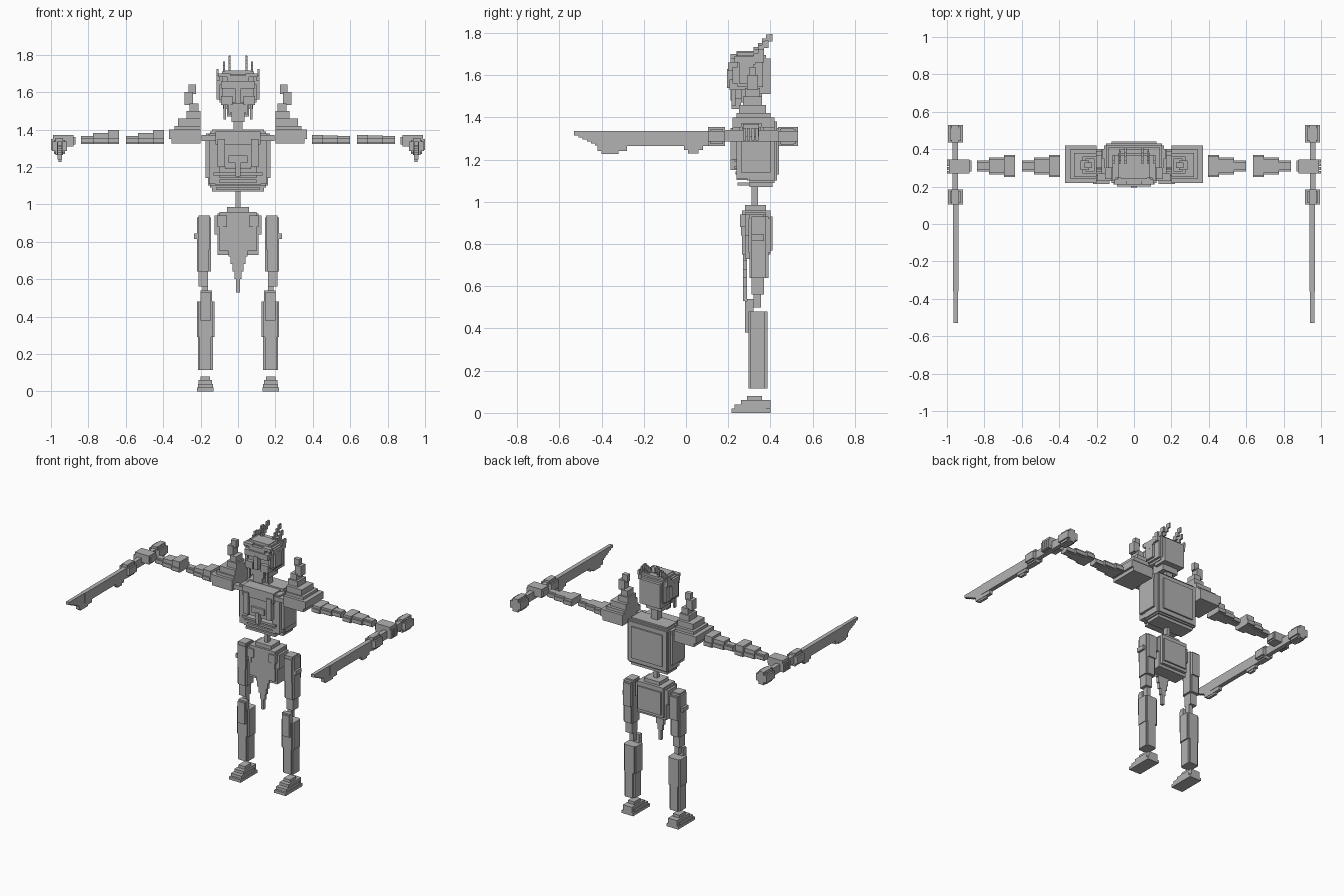
import bpy
import bmesh
from mathutils import Matrix, Vector

cube = bpy.data.objects.get("Cube")
if cube:
    bpy.data.objects.remove(cube)

UNIT = 0.01  # part sizes below are in hundredths
grey = bpy.data.materials.new("stone_grey")
grey.use_nodes = True
grey.diffuse_color = (0.45, 0.45, 0.45, 1)
grey.node_tree.nodes["Principled BSDF"].inputs["Base Color"].default_value = grey.diffuse_color


def block(x, y, z):
    """One plain block from three spans."""
    return [(x, y, z)]


def stepped(x, y, z, step=1):
    """A block whose edges are cut back by one step."""
    spans = (x, y, z)
    result = []
    for axis in range(3):
        result.append(tuple(
            span if i == axis else (span[0] + step, span[1] - step)
            for i, span in enumerate(spans)))
    return result


def centred(half, y, z):
    """A plain block centred across the body."""
    return block((-half, half), y, z)


def column(x, y, z, step=1):
    """An upright block with notched corners."""
    (a, b), (c, d) = x, y
    return block((a + step, b - step), y, z) + block(x, (c + step, d - step), z)


def flip(blocks):
    return [((-x[1], -x[0]), y, z) for x, y, z in blocks]


def part(name, blocks):
    bm = bmesh.new()
    for spans in blocks:
        low = Vector([s[0] for s in spans]) * UNIT
        high = Vector([s[1] for s in spans]) * UNIT
        matrix = Matrix.Translation((low + high) / 2) @ Matrix.Diagonal((*(high - low), 1))
        bmesh.ops.create_cube(bm, size=1, matrix=matrix)
    mesh = bpy.data.meshes.new(name)
    bm.to_mesh(mesh)
    bm.free()
    mesh.materials.append(grey)
    obj = bpy.data.objects.new(name, mesh)
    bpy.context.collection.objects.link(obj)
    return obj


def pair(name, blocks):
    part("left_" + name, blocks)
    part("right_" + name, flip(blocks))


# Feet: sole, toe steps and heel
pair("foot", block((13, 22), (21.5, 40), (0, 2))
     + block((13.5, 21.5), (23, 38), (2, 4))
     + block((14, 21), (26, 40), (2, 6))
     + block((15, 20), (29, 36), (6, 8)))

# Lower legs with shin plates
pair("shin", column((12.5, 22), (29.5, 38.5), (29, 48))
     + column((13.5, 21.5), (29.5, 38.5), (11.5, 29))
     + block((14.5, 20), (28, 30), (38, 53))
     + block((14, 20), (29, 32), (46, 54)))

# Thighs, hip studs and knee joints
pair("thigh", column((14.5, 22), (30, 39), (64, 93))
     + block((15, 21), (29.5, 40), (76, 92))
     + block((16, 21), (31, 37), (56, 64))
     + block((15, 21), (30, 37), (92, 94))
     + block((20, 23.5), (31, 37), (81.5, 84.5)))
pair("knee", block((16, 19), (32, 35.5), (50, 56)))

# Pelvis with stepped crest and back plate
part("pelvis", centred(12.5, (28, 38), (84, 94))
     + centred(11, (28, 38), (73, 95))
     + centred(10, (26.5, 40), (75, 96))
     + centred(6, (28, 38), (96, 98.5))
     + centred(9, (39, 41), (77, 93)))

# Loincloth: narrowing steps
cloth = []
for i in range(9):
    half = 9 - i
    cloth += centred(half, (27, 29), (88 - 4 * i, 94 - 4 * i))
cloth += centred(1, (27, 29), (53, 60))
part("loincloth", cloth)
pair("belt_flap", block((6, 11), (25.5, 28), (88, 94))
     + block((8, 10), (26, 28), (84, 88)))

# Spine and neck
part("spine", centred(1.3, (31, 34), (97, 124)))
part("neck", centred(2.5, (30, 35), (137, 147)))

# Torso: back shell, side walls and back plate
part("torso_shell", stepped((-16, 16), (29, 43), (109, 139))
     + centred(14, (30, 41), (107, 140))
     + centred(12, (42, 44), (113, 135)))
pair("torso_wall", block((11, 17.5), (26, 40), (114, 135))
     + block((10, 15.5), (24, 42), (111, 138)))

# Chest: collar, framed breastplate and sternum
part("chest", centred(12, (22, 30), (132, 139))
     + centred(7, (23, 30), (119, 133))
     + centred(5, (21.5, 24), (122, 126))
     + centred(1.3, (21, 24), (115, 123)))
pair("chest_frame", block((7, 11), (21, 27), (120, 135)))
pair("collar_bar", block((12, 19.5), (23, 27), (134, 137))
     + block((12, 17), (35, 40), (135, 138)))

# Ribs
ribs = []
for i in range(4):
    ribs += centred(13 - 0.5 * i, (23 + 0.5 * i, 30), (115.5 - 2.6 * i, 117 - 2.6 * i))
part("ribs", ribs)

# Shoulder pads with curled spires
pair("shoulder_pad", block((20, 35.5), (22, 42), (132.5, 136))
     + block((20, 37), (22, 42), (135, 140))
     + block((20, 34), (24, 40), (139, 142))
     + block((20, 32), (25, 38), (141, 146)))
pair("shoulder_spire", block((20, 27.5), (27, 36), (145, 150))
     + block((21, 26), (28, 35), (149, 154))
     + block((24, 28.5), (29, 34), (153, 160))
     + block((22.5, 26.5), (30, 33), (159, 164)))


# Arms: three sections that shrink towards the hand
def limb(start, rise):
    blocks = []
    for a, b, half, high in ((0, 6, 6, 2), (5, 14, 4.5, 1), (13, 20.5, 3, 0)):
        x = (start + a, start + b)
        blocks += block(x, (31 - half, 31 + half), (133, 135.5))
        blocks += block(x, (32 - half, 30 + half), (132.3, 136.5 + high * rise))
    return blocks


for name, start in (("upper_arm", 39.5), ("forearm", 63.5)):
    part("left_" + name, limb(start, 0.3))
    part("right_" + name, flip(limb(start, 1.6)))

# Hands with knuckles
hand = block((88, 99), (27, 34.5), (131, 137))
hand += block((87, 92), (28, 34), (132, 136))
for i in range(4):
    y = 27 + 2 * i
    hand += block((97, 100), (y, y + 1.4), (129, 135))
pair("hand", hand)


# Knife fittings: stepped pommel, grip and guard
def collar(y):
    a, b = y
    return (block((91.5, 99.5), y, (128.5, 133.5))
            + block((93.5, 97.5), y, (126.5, 135.5))
            + block((92.5, 98.5), (a + 1, b - 1), (127.5, 134.5)))


pair("knife_pommel", collar((43.5, 53)) + block((92.5, 98.5), (45, 51), (127, 135)))
pair("knife_grip", block((94, 97), (18, 45), (128.5, 134)))
pair("knife_guard", collar((10.5, 18.5)))

# Blade: straight back, chin near the guard and a swept tip
blade = block((93.7, 96.7), (-36, 11), (126.5, 133.5))
blade += block((94, 96.4), (-1, 8), (124.5, 127))
blade += block((94.3, 96.1), (1, 6), (123, 125))
blade += block((94, 96.4), (-42, -28), (124, 127))
blade += block((94.3, 96.1), (-40, -32), (122.7, 125))
for i in range(9):
    y = -53 + 2 * i
    blade += block((94, 96.4), (y, y + 2), (131.5 - 0.95 * i, 133.5))
pair("knife_blade", blade)

# Skull: cranium, brow and cheeks
part("skull", stepped((-10, 10), (23, 38), (153, 171), 1.5)
     + centred(8, (30, 40), (151, 168))
     + centred(7, (24, 33), (168, 171.5)))
part("brow", centred(9, (20, 25), (162, 166))
     + centred(6, (21, 26), (166, 169)))
part("nose", centred(1.5, (19.5, 25), (154, 163)))
pair("cheek", block((3, 9), (20.5, 26), (153, 158))
     + block((8, 10), (22, 28), (156, 164))
     + block((9, 11.5), (25, 32), (156, 167)))
part("jaw", centred(4.5, (21.5, 30), (149, 154))
     + centred(3.5, (21.5, 26), (144, 150))
     + centred(6, (26, 36), (147, 154)))
pair("tusk", block((6.3, 7.7), (21.5, 23.5), (145.5, 155))
     + block((4, 5), (21, 23), (148, 155)))

# Crown: band and spikes leaning back in steps
pair("crown_band", block((10, 11.5), (23, 37), (166, 169))
     + block((4, 10.5), (21, 24), (168, 170)))
spikes = []
for x, y, z in ((4.5, 32, 170), (7.5, 30, 167), (11, 28, 163)):
    for i in range(4):
        low = z + 2 * i
        back = y + 2 * i
        spikes += block((x - 0.6, x + 0.6), (back, back + 3), (low, low + 3.3))
    spikes += block((x - 0.4, x + 0.4), (back + 1.5, back + 3), (low, low + 3.5))
pair("crown_spikes", spikes)
